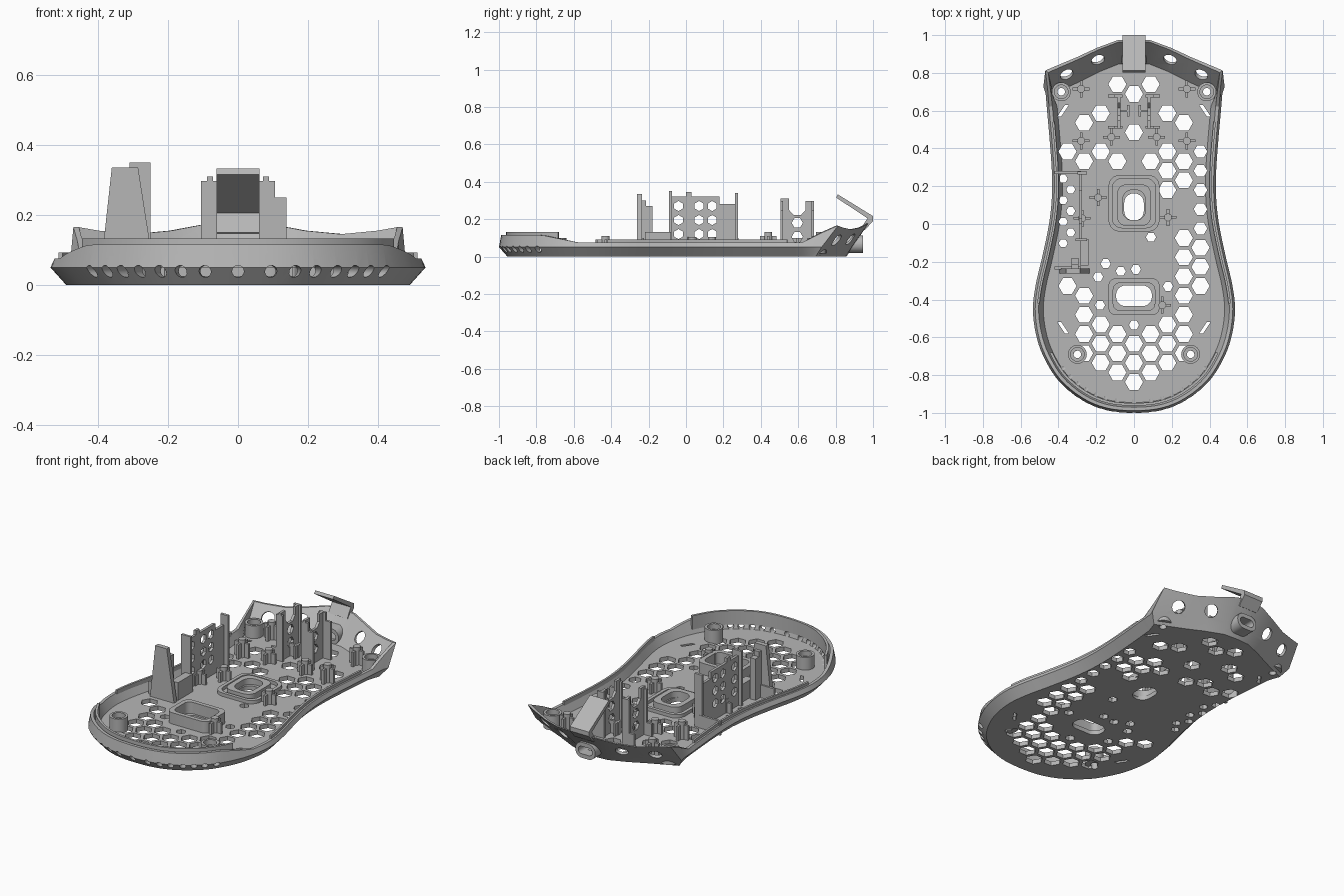
import bpy, bmesh, math
from mathutils import Vector

default = bpy.data.objects.get("Cube")
if default:
    bpy.data.objects.remove(default, do_unlink=True)

gray = bpy.data.materials.new("plain gray plastic")
gray.use_nodes = True
gray.diffuse_color = (0.47, 0.47, 0.47, 1)
gray.node_tree.nodes["Principled BSDF"].inputs["Base Color"].default_value = gray.diffuse_color

FLOOR = 0.025
BASE = 0.015


# ---------- helpers ----------
def extrude(bm, points, vector):
    low = [bm.verts.new(p) for p in points]
    high = [bm.verts.new(Vector(p) + Vector(vector)) for p in points]
    bm.faces.new(low)
    bm.faces.new(high)
    for i in range(len(low)):
        j = (i + 1) % len(low)
        bm.faces.new((low[i], low[j], high[j], high[i]))


def skin(bm, rings, closed):
    """Join matching rings of points with quads; closed joins last to first."""
    rows = [[bm.verts.new(p) for p in ring] for ring in rings]
    pairs = list(zip(rows, rows[1:])) + ([(rows[-1], rows[0])] if closed else [])
    for a, b in pairs:
        for i in range(len(a)):
            j = (i + 1) % len(a)
            bm.faces.new((a[i], a[j], b[j], b[i]))
    return rows


def box(bm, x0, x1, y0, y1, z1, z0=BASE):
    extrude(bm, [(x0, y0, z0), (x1, y0, z0), (x1, y1, z0), (x0, y1, z0)], (0, 0, z1 - z0))


def ngon(cx, cy, r, n=6, start=0):
    return [(cx + r * math.cos(start + math.tau * i / n), cy + r * math.sin(start + math.tau * i / n))
            for i in range(n)]


def rounded(hw, hh, r, n=6):
    pts = []
    for q, (sx, sy) in enumerate(((1, 1), (-1, 1), (-1, -1), (1, -1))):
        for i in range(n + 1):
            a = math.pi / 2 * (q + i / n)
            pts.append((sx * (hw - r) + r * math.cos(a), sy * (hh - r) + r * math.sin(a)))
    return pts


def at(points, cx, cy, z):
    return [(cx + x, cy + y, z) for x, y in points]


def hole(bm, points):
    extrude(bm, [(x, y, -0.02) for x, y in points], (0, 0, 0.07))


def drill(bm, centre, direction, r, length, n=20):
    d = Vector(direction).normalized()
    u = d.cross(Vector((0, 0, 1))).normalized()
    v = u.cross(d)
    start = Vector(centre) - d * length / 2
    extrude(bm, [start + u * x + v * y for x, y in ngon(0, 0, r, n)], d * length)


def tube(bm, cx, cy, outer, inner, z1, z0=BASE):
    skin(bm, [at(outer, cx, cy, z0), at(outer, cx, cy, z1), at(inner, cx, cy, z1), at(inner, cx, cy, z0)], True)


def to_mesh(bm, name):
    bmesh.ops.recalc_face_normals(bm, faces=bm.faces)
    mesh = bpy.data.meshes.new(name)
    bm.to_mesh(mesh)
    bm.free()
    return mesh


def finish(bm, name, cutter=None):
    obj = bpy.data.objects.new(name, to_mesh(bm, name))
    bpy.context.collection.objects.link(obj)
    if cutter:
        tool = bpy.data.objects.new("cutter", to_mesh(cutter, "cutter"))
        tool.hide_render = True
        bpy.context.collection.objects.link(tool)
        mod = obj.modifiers.new("holes", "BOOLEAN")
        mod.operation, mod.solver, mod.object = "DIFFERENCE", "EXACT", tool
        mod.use_self = True
        graph = bpy.context.evaluated_depsgraph_get()
        cut_mesh = bpy.data.meshes.new_from_object(obj.evaluated_get(graph))
        obj.modifiers.clear()
        obj.data = cut_mesh
        bpy.data.objects.remove(tool, do_unlink=True)
    obj.data.materials.clear()
    obj.data.materials.append(gray)
    bpy.ops.object.select_all(action="DESELECT")
    obj.select_set(True)
    bpy.context.view_layer.objects.active = obj
    bpy.ops.object.shade_smooth_by_angle(angle=math.radians(25))
    return obj


# ---------- outline: smooth sides, angular front wall ----------
side = [(0, -1), (.15, -.985), (.28, -.93), (.4, -.83), (.48, -.7), (.52, -.58), (.535, -.45),
        (.52, -.32), (.485, -.17), (.45, 0), (.435, .14), (.435, .28), (.447, .45), (.462, .62)]


def rim(y):
    return .075 + .04 * min(1, max(0, (-.58 - y) / .2))


ctrl = [Vector((-side[1][0], side[1][1]))] + [Vector(p) for p in side] + [Vector((.47, .73))]
half = []                                      # x, y, top height, backward lean
for a, b, c, d in zip(ctrl, ctrl[1:], ctrl[2:], ctrl[3:]):
    for t in (0, .25, .5, .75):
        p = (b * 2 + (c - a) * t + (a * 2 - b * 5 + c * 4 - d) * t * t + (b * 3 - a - c * 3 + d) * t ** 3) / 2
        half.append((p.x, p.y, rim(p.y), 0))
half += [(.462, .62, .075, 0), (.468, .73, .125, .04), (.48, .82, .165, .1), (.42, .845, .155, .1),
         (.31, .89, .145, .1), (.2, .94, .155, .1), (.09, .98, .175, .1), (0, .985, .18, .1)]
loop = half + [(-x, y, z, lean) for x, y, z, lean in half[-2:0:-1]]


def normal(i):
    a, b = loop[i - 1], loop[(i + 1) % len(loop)]
    return Vector((b[1] - a[1], a[0] - b[0], 0)).normalized()


def inset(i, dist, down, z=None):
    x, y, top, lean = loop[i]
    z = top if z is None else z
    if lean:
        return Vector((x * (1 - 1.8 * dist), y - lean * down - .6 * dist, z))
    return Vector((x, y, z)) - normal(i) * dist


def ring(dist, down, z=None):
    return [inset(i, dist, down, z) for i in range(len(loop))]


# ---------- shell with all its openings ----------
shell = bmesh.new()
rows = skin(shell, [ring(.045, 1, 0), ring(0, .95, .05), ring(.012, 0), ring(.03, 0), ring(.055, 1, FLOOR)], False)
shell.faces.new(rows[0])
shell.faces.new(rows[-1])

cuts = bmesh.new()
# honeycomb: column number -> rows that are open
comb = {0: (0, 1, 2, 13, 15), 1: (.5, 1.5, 2.5, 11.5, 15.5), -1: (.5, 1.5, 2.5, 11.5, 15.5),
        2: (1, 2, 3, 10, 11, 12, 14), -2: (1, 2, 3, 12, 14),
        3: (1.5, 2.5, 3.5, 4.5, 5.5, 6.5, 7.5, 10.5, 11.5, 13.5), -3: (1.5, 2.5, 3.5, 4.5, 11.5, 13.5),
        4: (5, 6, 7, 8, 9, 10, 11, 12), -4: (5, 12)}
for col, steps in comb.items():
    for k in steps:
        r = .036 if col == 4 and k > 7 else .048
        hole(cuts, ngon(col * .088, -.837 + k * .1017, r))
for x, y in [(0, -.535), (.01, -.24), (-.07, -.25), (.09, -.07), (-.15, -.21), (-.19, -.28), (-.18, -.43), (.18, -.33)]:
    hole(cuts, ngon(x, y, .027))
for i in range(7):                             # small vents beside the bracket
    hole(cuts, ngon(-.335 if i % 2 else -.375, .24 - i * .057, .024))
for s in (1, -1):                              # slits and screw holes
    for y, lean in ((.6, -.02), (-.55, .02)):
        hole(cuts, [(s * (.365 + lean), y + .03), (s * (.385 + lean), y + .03),
                    (s * (.385 - lean), y - .03), (s * (.365 - lean), y - .03)])
    for x, y in ((.385, .7), (.3, -.69)):
        hole(cuts, ngon(s * x, y, .02, 16))
    for x, y, z in ((.36, .8, .09), (.19, .868, .1)):
        drill(cuts, (s * x, y, z), (s * .35, .9, -.6), .036, .16, 28)
hole(cuts, at(rounded(.052, .072, .05), 0, .09, 0) and [(x, y + .09) for x, y in rounded(.052, .072, .05)])
hole(cuts, [(x, y - .38) for x, y in rounded(.095, .055, .05)])
extrude(cuts, [(x, .8, z + .068) for x, z in rounded(.045, .022, .02)], (0, .2, 0))

# row of round vents along the rounded end
for target in (0, .095, .165, .225, .285, .335, .38, .425):
    i = min(range(len(side) * 2), key=lambda n: abs(loop[n][0] - target))
    a, b = loop[i], loop[i + 1] if loop[i][0] <= target else loop[i - 1]
    t = (target - a[0]) / (b[0] - a[0])
    n = normal(i)
    y = a[1] + t * (b[1] - a[1])
    for s in (1, -1) if target else (1,):
        drill(cuts, (s * (target - n.x * .01), y - n.y * .01, .039), (s * n.x, n.y, 0), .017, .12, 16)
finish(shell, "bottom_shell", cuts)


# ---------- raised lips inside the rim ----------
def lip(name, indices, d0, d1, z0, z1):
    bm = bmesh.new()
    rings = [[inset(i, d0, 0, z0), inset(i, d1, 0, z0), inset(i, d1, 0, z1), inset(i, d0, 0, z1)] for i in indices]
    rows = skin(bm, rings, False)
    bm.faces.new(rows[0])
    bm.faces.new(rows[-1])
    finish(bm, name)


rear = sum(p[1] < -.72 for p in half)
lip("rear_lip", range(-rear, rear + 1), .038, .052, .05, .132)
span = [i for i, p in enumerate(half) if -.43 < p[1] < .55]
lip("left_lip", span, .022, .034, .05, .092)
lip("right_lip", [-i for i in span], .022, .034, .05, .092)

# ---------- cable outlet and spring flap ----------
bm = bmesh.new()
outer, inner = rounded(.065, .046, .044), rounded(.045, .022, .02)
skin(bm, [[(x, y, z + .066) for x, z in pts] for pts, y in ((outer, .85), (outer, .945), (inner, .945), (inner, .85))], True)
finish(bm, "cable_outlet")
bm = bmesh.new()
profile = [(.803, .315), (.812, .332), (1, .216), (1, .19), (.955, .14), (.935, .15), (.97, .205)]
extrude(bm, [(-.062, y, z) for y, z in profile], (.124, 0, 0))
finish(bm, "cable_flap")

# ---------- sensor frames ----------
bm = bmesh.new()
tube(bm, 0, .11, rounded(.135, .15, .06), rounded(.115, .13, .05), .045)
tube(bm, 0, .1, rounded(.09, .11, .05), rounded(.06, .08, .05), .06)
finish(bm, "sensor_frame")
bm = bmesh.new()
tube(bm, 0, -.385, rounded(.135, .098, .04), rounded(.11, .073, .035), .092)
finish(bm, "rear_window_frame")

# ---------- screw bosses and cross posts ----------
for label, x, y in (("front", .385, .7), ("rear", .3, -.69)):
    for word, s in (("left", 1), ("right", -1)):
        bm = bmesh.new()
        tube(bm, s * x, y, ngon(0, 0, .05, 24), ngon(0, 0, .036, 24), .1)
        tube(bm, s * x, y, ngon(0, 0, .037, 24), ngon(0, 0, .02, 24), .07)
        finish(bm, f"{label}_{word}_boss")
posts = [(s * x, y, z) for s in (1, -1) for x, y, z in ((.28, .715, .13), (.28, .44, .13), (.12, .46, .105))]
posts += [(-.19, .14, .105), (.18, .035, .105), (-.275, .03, .105), (.15, -.43, .11)]
for n, (x, y, z) in enumerate(posts):
    bm = bmesh.new()
    box(bm, x - .045, x + .045, y - .007, y + .007, z - .02)
    box(bm, x - .007, x + .007, y - .045, y + .045, z - .02)
    extrude(bm, at(ngon(0, 0, .021, 12), x, y, BASE), (0, 0, z - BASE))
    finish(bm, f"cross_post_{n + 1}")

# ---------- wheel mounts ----------
notch = [(.505, BASE), (.505, .31), (.55, .31), (.55, .25), (.575, .222), (.615, .222), (.64, .25),
         (.64, .297), (.685, .297), (.685, BASE)]
for word, s in (("left", 1), ("right", -1)):
    bm, holes = bmesh.new(), bmesh.new()
    extrude(bm, [(s * .08 - .008, y, z) for y, z in notch], (.016, 0, 0))
    for z in (.18, .105):
        extrude(holes, [(s * .08 - .05, y, h) for y, h in ngon(.595, z, .03)], (.1, 0, 0))
    finish(bm, f"{word}_wheel_mount", holes)
    bm = bmesh.new()
    for y in (.505, .671):
        box(bm, *sorted((s * .06, s * .105)), y, y + .014, .297)
        box(bm, *sorted((s * .1, s * .138)), y, y + .014, .25 if s > 0 else .1)
    box(bm, *sorted((s * .02, s * .08)), .592, .604, .1)
    box(bm, s * .03 - .006, s * .03 + .006, .57, .63, .1)
    finish(bm, f"{word}_wheel_mount_ribs")

# ---------- side board bracket: perforated plate, flanges, tower ----------
bm, holes = bmesh.new(), bmesh.new()
profile = [(-.085, BASE), (-.085, .32), (0, .32), (0, .345), (.03, .345), (.03, .32), (.18, .32),
           (.18, .28), (.22, .28), (.22, BASE)]
extrude(bm, [(-.291, y, z) for y, z in profile], (.016, 0, 0))
for y in (-.04, .07, .14):
    for z in (.12, .195, .27):
        extrude(holes, [(-.32, a, b) for a, b in ngon(y, z, .027, 6, math.pi / 6)], (.08, 0, 0))
finish(bm, "perforated_plate", holes)
bm = bmesh.new()
box(bm, -.3, -.25, .262, .278, .34)
box(bm, -.42, -.28, .266, .28, .1)
box(bm, -.291, -.275, .2, .27, .28)
box(bm, -.31, -.25, -.09, -.076, .35)
box(bm, -.285, -.24, -.22, -.08, .13)
box(bm, -.42, -.28, -.24, -.225, .1)
finish(bm, "bracket_flanges")
bm = bmesh.new()
extrude(bm, [(-.395, -.262, BASE), (-.36, -.262, .335), (-.285, -.262, .335), (-.235, -.262, BASE)], (0, .027, 0))
box(bm, -.33, -.295, -.24, -.215, .3)
box(bm, -.33, -.295, -.22, -.18, .27)
finish(bm, "bracket_tower")
